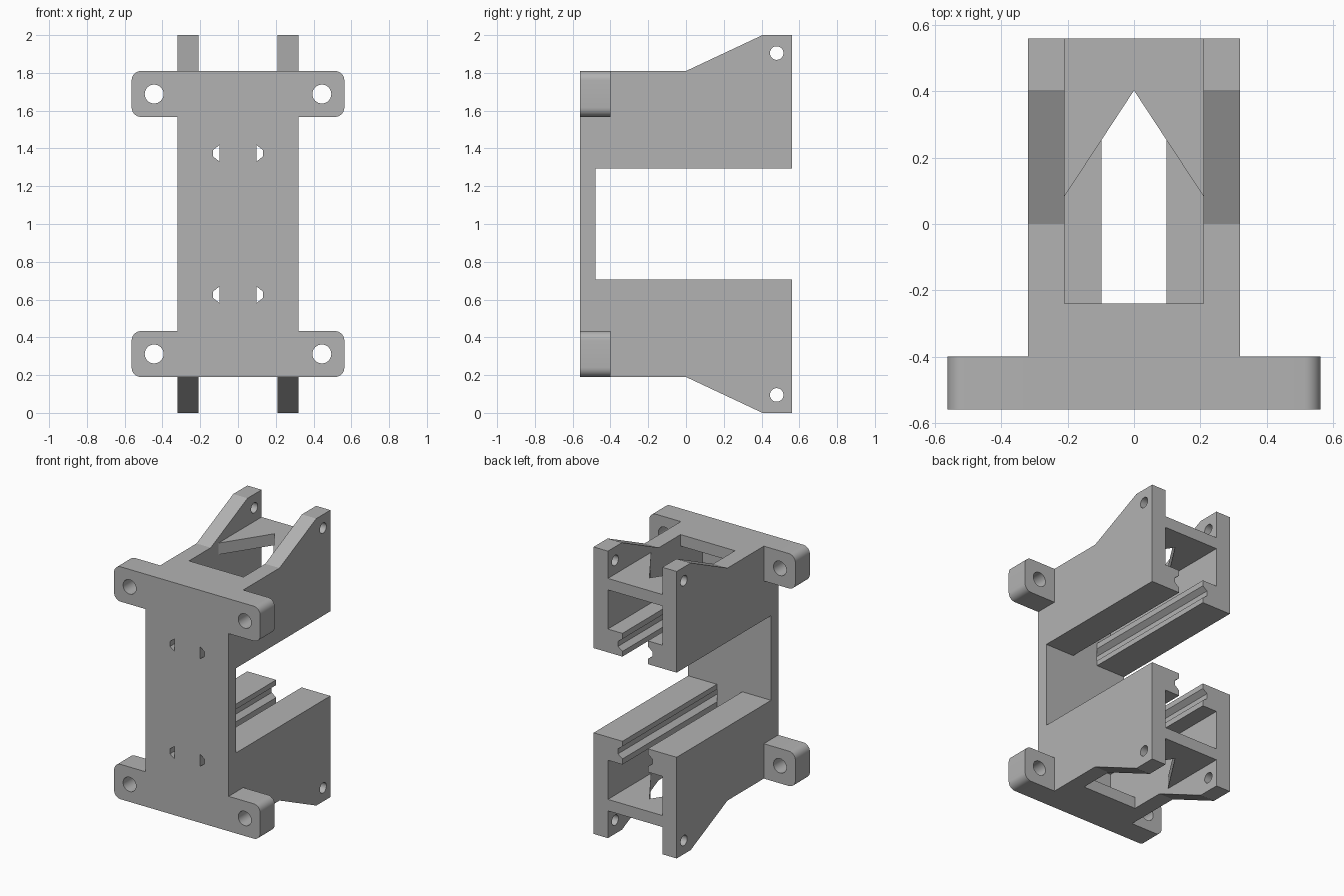
import bpy, bmesh, math

if "Cube" in bpy.data.objects:
    bpy.data.objects.remove(bpy.data.objects["Cube"])

grey = bpy.data.materials.new("plain grey")
grey.diffuse_color = (0.45, 0.45, 0.45, 1)
grey.use_nodes = True
grey.node_tree.nodes["Principled BSDF"].inputs["Base Color"].default_value = grey.diffuse_color


def prism(name, pts, axis, lo, hi, flip=False):
    """Extrude a 2D outline along an axis; flip mirrors it about z = 1."""
    def place(a, b, t):
        x, y, z = {"x": (t, a, b), "y": (a, t, b), "z": (a, b, t)}[axis]
        return (x, y, 2 - z if flip else z)
    bm = bmesh.new()
    low = [bm.verts.new(place(a, b, lo)) for a, b in pts]
    high = [bm.verts.new(place(a, b, hi)) for a, b in pts]
    bm.faces.new(low)
    bm.faces.new(high)
    n = len(pts)
    for i in range(n):
        j = (i + 1) % n
        bm.faces.new((low[i], low[j], high[j], high[i]))
    bmesh.ops.recalc_face_normals(bm, faces=bm.faces)
    mesh = bpy.data.meshes.new(name)
    bm.to_mesh(mesh)
    bm.free()
    mesh.materials.append(grey)
    ob = bpy.data.objects.new(name, mesh)
    bpy.context.collection.objects.link(ob)
    return ob


def rect(a0, a1, b0, b1):
    return [(a0, b0), (a1, b0), (a1, b1), (a0, b1)]


def circle(a, b, r, n=32):
    return [(a + r * math.cos(2 * math.pi * i / n),
             b + r * math.sin(2 * math.pi * i / n)) for i in range(n)]


def rounded_rect(a0, a1, b0, b1, r, n=8):
    pts = []
    corners = [(a1 - r, b1 - r), (a0 + r, b1 - r), (a0 + r, b0 + r), (a1 - r, b0 + r)]
    for k, (ca, cb) in enumerate(corners):
        for i in range(n + 1):
            t = math.pi / 2 * (k + i / n)
            pts.append((ca + r * math.cos(t), cb + r * math.sin(t)))
    return pts


def combine(target, tool, operation):
    mod = target.modifiers.new("combine", "BOOLEAN")
    mod.operation = operation
    mod.solver = "EXACT"
    mod.object = tool
    bpy.context.view_layer.objects.active = target
    bpy.ops.object.modifier_apply(modifier=mod.name)
    bpy.data.objects.remove(tool)


# C-shaped body from its side outline
upper = [(-0.48, 1.295), (0.56, 1.295), (0.56, 2.0), (0.405, 2.0), (0, 1.81), (-0.56, 1.81)]
lower = [(y, 2 - z) for y, z in reversed(upper)]
body = prism("bracket_body", upper + lower, "x", -0.32, 0.32)

for flip in (False, True):
    # mounting bar with rounded ears
    combine(body, prism("ears", rounded_rect(-0.563, 0.563, 1.567, 1.81, 0.05),
                        "y", -0.56, -0.40, flip), "UNION")

    # T-shaped channel between the web and the two lips
    channel = [(-0.21, 1.73), (-0.21, 1.457), (-0.098, 1.457), (-0.098, 1.2),
               (0.098, 1.2), (0.098, 1.457), (0.21, 1.457), (0.21, 1.73)]
    cuts = [prism("channel", channel, "y", -0.48, 0.7, flip)]
    # gap between the cheeks above the web
    cuts.append(prism("gap", rect(-0.21, 0.21, 1.81, 2.2), "y", -0.1, 0.7, flip))
    # pointed window through the web
    window = [(-0.21, -0.24), (0.21, -0.24), (0.21, 0.083), (0, 0.403), (-0.21, 0.083)]
    cuts.append(prism("window", window, "z", 1.6, 1.95, flip))
    # pivot hole through both cheeks
    cuts.append(prism("pivot_hole", circle(0.48, 1.905, 0.036), "x", -0.5, 0.5, flip))
    for s in (-1, 1):
        # groove along each lip, running out through the front plate
        groove = [(0.098 * s, 1.418), (0.132 * s, 1.392), (0.132 * s, 1.357), (0.098 * s, 1.331)]
        cuts.append(prism("groove", groove, "y", -0.7, 0.7, flip))
        # screw hole in each ear
        cuts.append(prism("screw_hole", circle(0.444 * s, 1.688, 0.05), "y", -0.7, -0.3, flip))
    for cut in cuts:
        combine(body, cut, "DIFFERENCE")

# smooth rounded corners and holes, sharp edges elsewhere
bpy.ops.object.select_all(action="DESELECT")
body.select_set(True)
bpy.context.view_layer.objects.active = body
bpy.ops.object.shade_smooth_by_angle(angle=math.radians(25))
